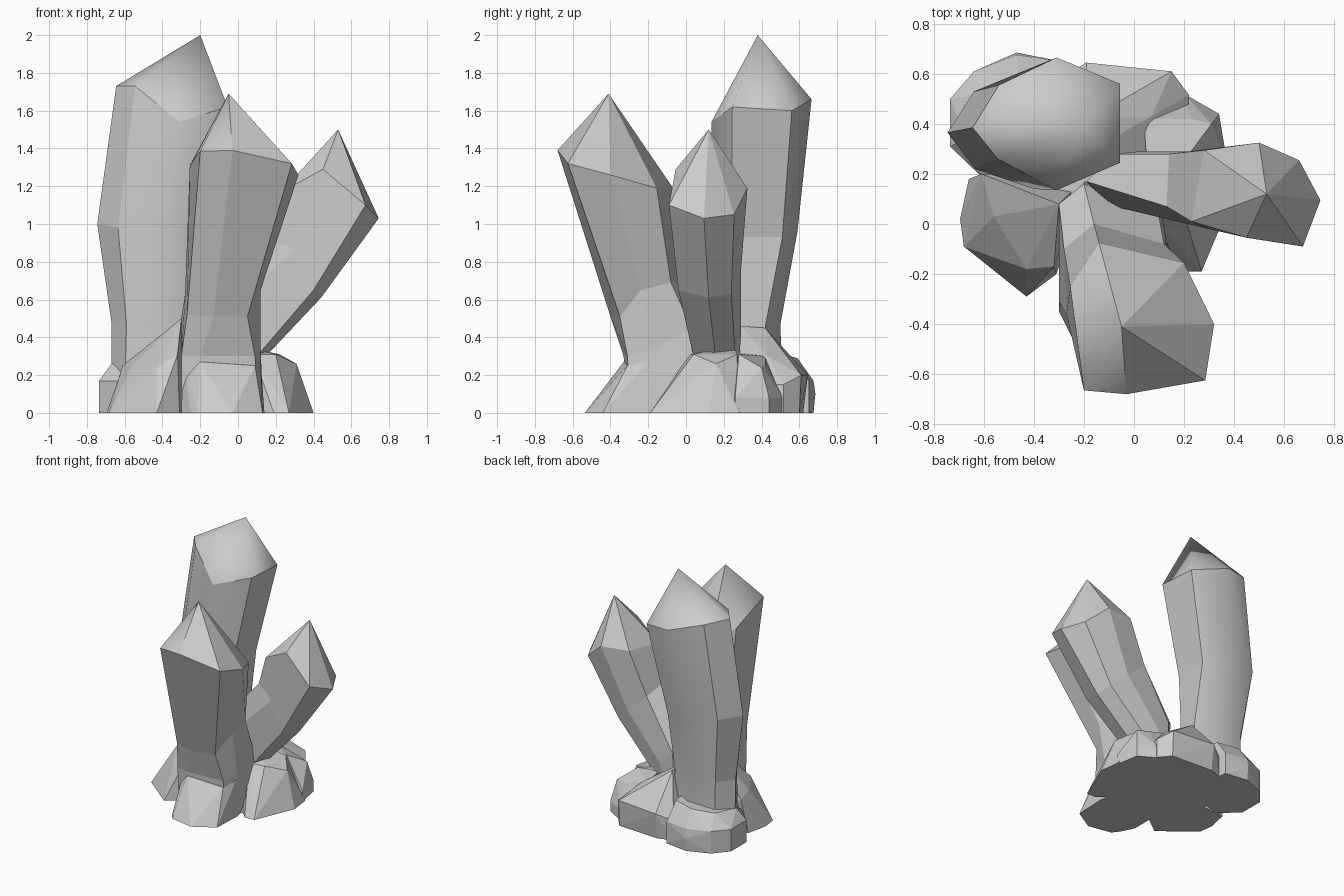
import bpy, bmesh
from math import radians


def finish(name, bm):
    bmesh.ops.recalc_face_normals(bm, faces=bm.faces)
    mesh = bpy.data.meshes.new(name)
    bm.to_mesh(mesh)
    bm.free()
    obj = bpy.data.objects.new(name, mesh)
    bpy.context.collection.objects.link(obj)
    return obj


def crystal(name, tip, rings, smooth_tip=(), smooth_sides=()):
    """Skin the rings from top to bottom and close the top with a pointed tip.
    Tip facets and side columns listed as smooth are blended, the rest stay flat."""
    bm = bmesh.new()
    loops = [[bm.verts.new(p) for p in ring] for ring in rings]
    n = len(loops[0])
    apex = bm.verts.new(tip)
    for i in range(n):
        j = (i + 1) % n
        bm.faces.new((apex, loops[0][i], loops[0][j])).smooth = i in smooth_tip
        for a, b in zip(loops, loops[1:]):
            bm.faces.new((a[i], b[i], b[j], a[j])).smooth = i in smooth_sides
    for i in range(n):                      # crisp rim below the tip
        bm.edges.get((loops[0][i], loops[0][(i + 1) % n])).smooth = False
    bm.faces.new(loops[-1])
    return finish(name, bm)


def rock(name, foot, top, wall=0):
    """Convex stone: flat foot outline, optional upright wall, and top corners."""
    bm = bmesh.new()
    pts = [(x, y, 0) for x, y in foot] + list(top)
    if wall:
        pts += [(x, y, wall) for x, y in foot]
    for p in pts:
        bm.verts.new(p)
    res = bmesh.ops.convex_hull(bm, input=bm.verts[:])
    loose = {v for v in res["geom_interior"] if isinstance(v, bmesh.types.BMVert)}
    bmesh.ops.delete(bm, geom=list(loose), context='VERTS')
    bmesh.ops.dissolve_limit(bm, angle_limit=radians(4), verts=bm.verts[:], edges=bm.edges[:])
    return finish(name, bm)


# Tall crystal at the back left, with a rounded tip
crystal("tall_crystal", (-0.20, 0.38, 2.0), [
    [(-.645, .385, 1.73), (-.545, .26, 1.73), (-.31, .135, 1.54), (-.055, .245, 1.62),
     (-.055, .56, 1.60), (-.31, .665, 1.66), (-.54, .555, 1.72)],
    [(-.745, .365, 1.0), (-.635, .22, .98), (-.40, .14, .95), (-.21, .24, .93),
     (-.20, .51, .93), (-.39, .59, .96), (-.64, .53, 1.0)],
    [(-.67, .35, .48), (-.59, .22, .47), (-.42, .16, .46), (-.22, .25, .46),
     (-.20, .42, .46), (-.37, .50, .47), (-.58, .47, .48)],
    [(-.67, .36, .1), (-.60, .22, .1), (-.42, .16, .1), (-.20, .25, .1),
     (-.18, .43, .1), (-.36, .51, .1), (-.58, .48, .1)],
], smooth_tip=range(7), smooth_sides=(1, 2, 4, 5))

# Front crystal leaning forward
crystal("front_crystal", (-0.05, -0.41, 1.69), [
    [(-.20, -.665, 1.385), (-.03, -.68, 1.39), (.285, -.625, 1.32), (.32, -.40, 1.26),
     (.20, -.155, 1.19), (-.14, -.075, 1.20), (-.255, -.25, 1.31)],
    [(-.27, -.36, .52), (-.13, -.40, .51), (.05, -.35, .51), (.12, -.24, .65),
     (.12, -.08, .69), (-.16, .0, .69), (-.28, -.10, .63)],
    [(-.30, -.31, .3), (-.20, -.33, .3), (.09, -.31, .3), (.12, -.18, .33),
     (.10, .03, .45), (-.20, .16, .46), (-.30, .08, .50)],
    [(-.30, -.30, .1), (-.20, -.32, .1), (.10, -.30, .1), (.13, -.18, .1),
     (.13, .05, .1), (-.20, .18, .1), (-.30, .08, .1)],
], smooth_tip=(5, 6, 0))

# Right crystal leaning outwards
crystal("right_crystal", (0.53, 0.12, 1.5), [
    [(.745, .095, 1.03), (.66, .255, 1.05), (.50, .325, 1.19), (.28, .295, 1.20),
     (.23, .01, 1.17), (.45, -.055, 1.29), (.675, -.09, 1.10)],
    [(.44, .12, .61), (.41, .24, .63), (.30, .29, .74), (.14, .28, .88),
     (.13, .07, .92), (.30, -.02, .87), (.40, -.04, .65)],
    [(.11, .16, .26), (.10, .26, .31), (.02, .29, .40), (-.08, .28, .50),
     (-.19, .17, .58), (-.08, .07, .50), (.10, .04, .30)],
    [(.03, .16, .1), (.02, .24, .1), (-.03, .27, .1), (-.10, .27, .1),
     (-.18, .17, .1), (-.10, .07, .1), (.02, .05, .1)],
])

# Stones around the foot
rock("core_rock",
     [(-.45, .0), (-.2, -.2), (.1, -.2), (.22, .0), (.22, .45), (-.2, .5), (-.5, .35)],
     [(-.3, .1, .3), (.05, .05, .28), (.1, .3, .28), (-.3, .3, .3)])
rock("front_rock",
     [(-.30, -.35), (-.25, -.45), (-.21, -.50), (-.03, -.535), (.13, -.44), (.14, -.2),
      (.05, .15), (-.3, .1)],
     [(-.20, -.33, .27), (.09, -.31, .25), (.12, -.20, .27), (-.29, -.22, .30),
      (-.28, .05, .38), (.10, .08, .30)])
rock("left_rock",
     [(-.695, .02), (-.66, .18), (-.68, -.09), (-.43, -.29), (-.31, -.20), (-.18, .2)],
     [(-.43, -.18, .24), (-.56, .03, .25), (-.61, .20, .25), (-.41, .06, .34),
      (-.32, -.17, .31), (-.30, .08, .50)])
rock("back_left_rock",
     [(-.735, .31), (-.735, .50), (-.64, .61), (-.47, .675), (-.29, .65), (-.25, .3), (-.6, .18)],
     [(-.67, .34, .26), (-.61, .52, .27), (-.46, .59, .29), (-.30, .55, .30), (-.25, .25, .3),
      (-.47, .685, .10)],
     0.17)
rock("back_rock",
     [(-.30, .58), (-.19, .62), (.15, .60), (.22, .515), (.20, .2), (-.3, .2)],
     [(-.19, .645, .2), (.15, .61, .2), (-.15, .56, .27), (.06, .55, .26), (.07, .43, .30),
      (-.18, .42, .45), (-.18, .29, .46)],
     0.15)
rock("back_right_rock",
     [(.20, .52), (.34, .44), (.37, .26), (.05, .2), (.03, .45)],
     [(.04, .42, .30), (.23, .42, .25), (.31, .40, .24), (.22, .28, .31), (.05, .25, .32)],
     0.08)
rock("right_rock",
     [(.40, .12), (.38, .28), (.33, -.03), (.27, -.19), (.19, -.19), (0, 0), (0, .35)],
     [(.20, .04, .31), (.31, .16, .26), (.22, .27, .31), (.08, .02, .31), (0, .25, .36)])
